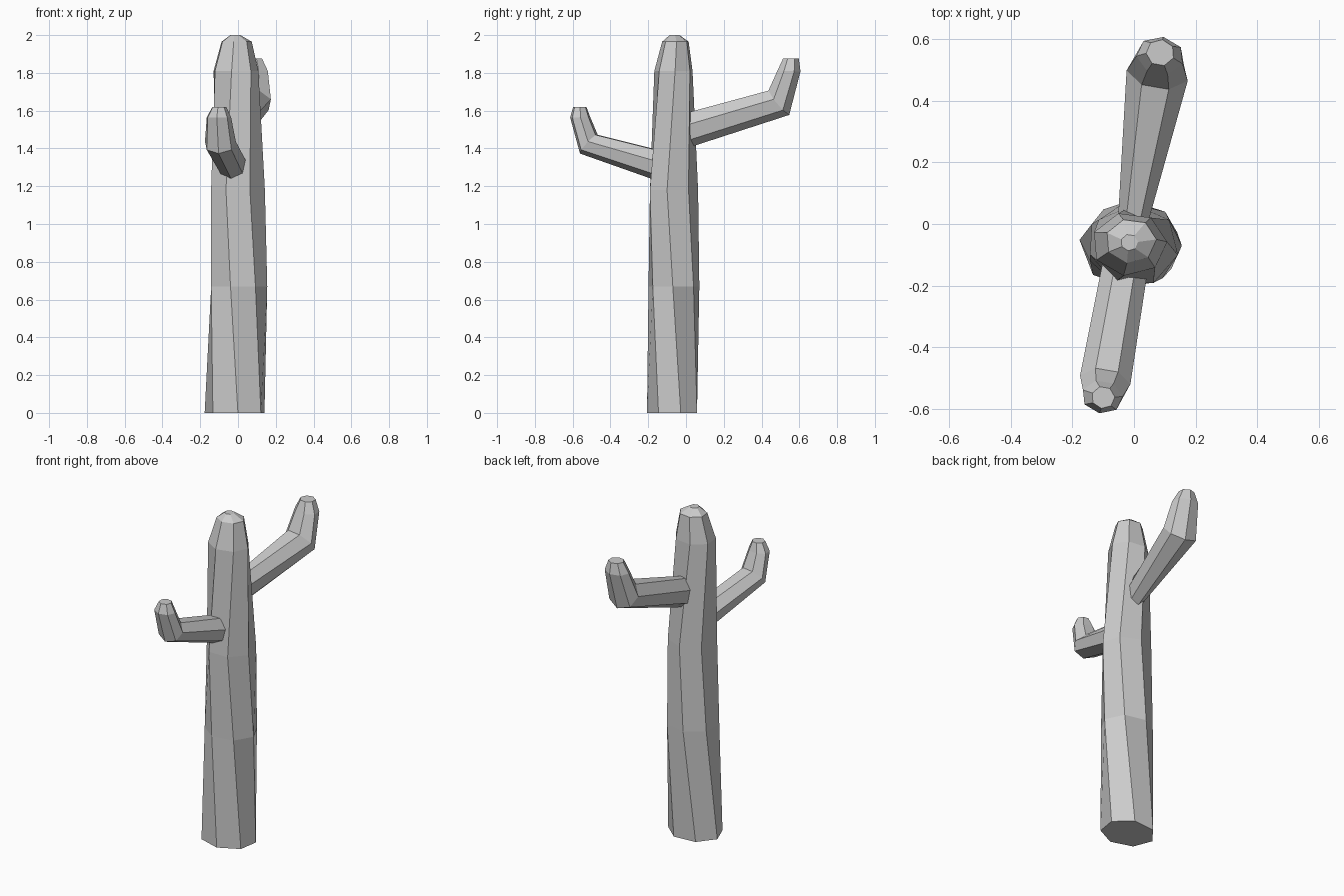
import bpy, bmesh
from math import sin, cos, radians, tau
from mathutils import Vector

if "Cube" in bpy.data.objects:
    bpy.data.objects.remove(bpy.data.objects["Cube"])

SIDES = 7


def ring(center, u, v, phase):
    """Seven-sided ring around center, spanned by the half-axes u and v."""
    angles = [radians(phase) + tau * i / SIDES for i in range(SIDES)]
    return [Vector(center) + u * cos(a) + v * sin(a) for a in angles]


def loft(name, rings):
    """Flat-faced closed skin through a list of rings."""
    bm = bmesh.new()
    loops = [[bm.verts.new(p) for p in r] for r in rings]
    for low, high in zip(loops, loops[1:]):
        for i in range(SIDES):
            j = (i + 1) % SIDES
            bm.faces.new((low[i], low[j], high[j], high[i]))
    bm.faces.new(loops[0][::-1])
    bm.faces.new(loops[-1])
    bmesh.ops.recalc_face_normals(bm, faces=bm.faces)
    mesh = bpy.data.meshes.new(name)
    bm.to_mesh(mesh)
    bm.free()
    obj = bpy.data.objects.new(name, mesh)
    bpy.context.collection.objects.link(obj)


def arm(name, heading, sections):
    """Bent arm: each section is (center, half width, half thickness, tilt)."""
    out = Vector(heading).normalized()
    up = Vector((0, 0, 1))
    side = out.cross(up)
    rings = []
    for center, width, thick, tilt in sections:
        t = radians(tilt)
        v = up * cos(t) - out * sin(t)
        # phase puts a flat facet on the upper / inner side
        rings.append(ring(center, side * width, v * thick, 90 + 180 / SIDES))
    loft(name, rings)


# Trunk: slightly twisted column with a bevelled crown (center, rx, ry, twist)
trunk = [
    ((-0.015, -0.07, 0.00), 0.163, 0.137, 18),
    ((0.00, -0.065, 0.67), 0.155, 0.138, -2),
    ((0.00, -0.07, 1.18), 0.146, 0.134, -13),
    ((-0.015, -0.065, 1.81), 0.123, 0.104, 4),
    ((-0.01, -0.055, 1.965), 0.083, 0.072, 4),
    ((-0.015, -0.06, 2.00), 0.028, 0.027, 4),
]
loft("trunk", [ring(c, Vector((rx, 0, 0)), Vector((0, ry, 0)), tw)
               for c, rx, ry, tw in trunk])

# Lower arm reaching to the front
arm("front_arm", (-0.17, -1, 0), [
    ((-0.022, -0.10, 1.30), 0.075, 0.085, 16),
    ((-0.095, -0.515, 1.425), 0.085, 0.070, 42),
    ((-0.103, -0.56, 1.565), 0.067, 0.054, 88),
    ((-0.100, -0.562, 1.62), 0.038, 0.036, 90),
])

# Upper arm reaching to the back
arm("back_arm", (0.17, 1, 0), [
    ((-0.010, -0.03, 1.49), 0.045, 0.095, 16),
    ((0.077, 0.4925, 1.645), 0.103, 0.087, 39),
    ((0.085, 0.545, 1.81), 0.078, 0.062, 88),
    ((0.085, 0.555, 1.875), 0.046, 0.043, 90),
])
